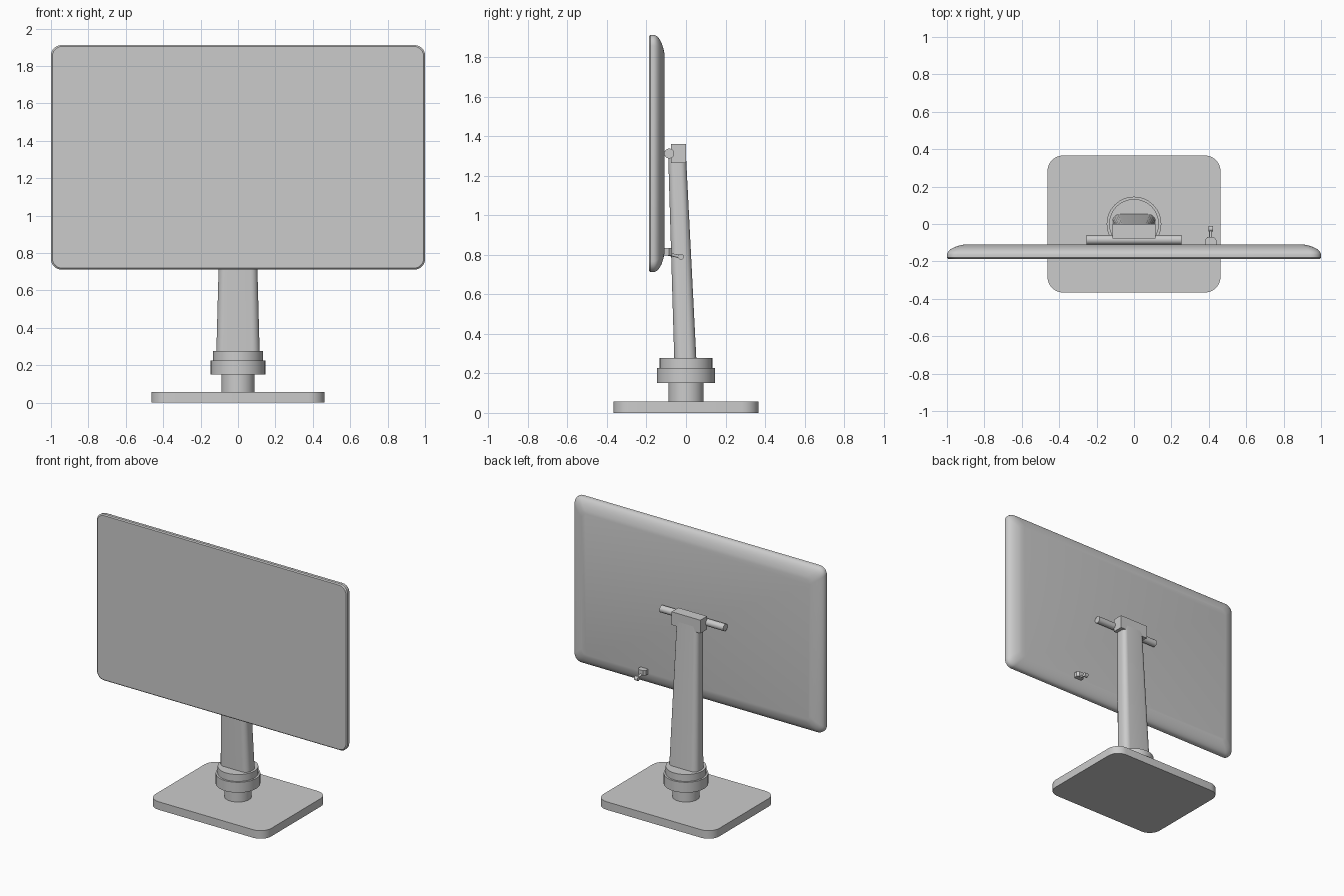
import bpy, bmesh, math
from mathutils import Vector

if "Cube" in bpy.data.objects:
    bpy.data.objects.remove(bpy.data.objects["Cube"])


def smooth(ob, angle=30):
    bpy.ops.object.select_all(action='DESELECT')
    ob.select_set(True)
    bpy.context.view_layer.objects.active = ob
    bpy.ops.object.shade_smooth_by_angle(angle=math.radians(angle))


def rounded_rect(hw, hh, r, seg=6):
    """2D outline of a rounded rectangle, counter-clockwise."""
    pts = []
    for i, (sx, sy) in enumerate([(1, 1), (-1, 1), (-1, -1), (1, -1)]):
        for k in range(seg + 1):
            a = math.pi / 2 * (i + k / seg)
            pts.append((sx * (hw - r) + r * math.cos(a), sy * (hh - r) + r * math.sin(a)))
    return pts


def loft(name, rings, angle=30):
    """Skin a stack of equal-length rings and cap both ends."""
    bm = bmesh.new()
    loops = [[bm.verts.new(p) for p in ring] for ring in rings]
    n = len(loops[0])
    for a, b in zip(loops, loops[1:]):
        for i in range(n):
            j = (i + 1) % n
            bm.faces.new((a[i], a[j], b[j], b[i]))
    bm.faces.new(loops[0])
    bm.faces.new(loops[-1])
    bmesh.ops.recalc_face_normals(bm, faces=bm.faces)
    me = bpy.data.meshes.new(name)
    bm.to_mesh(me)
    bm.free()
    ob = bpy.data.objects.new(name, me)
    bpy.context.collection.objects.link(ob)
    smooth(ob, angle)
    return ob


def rod(name, p, q, r, sides=32):
    """Cylinder between two points."""
    p, q = Vector(p), Vector(q)
    bpy.ops.mesh.primitive_cylinder_add(vertices=sides, radius=r, depth=(q - p).length, location=(p + q) / 2)
    ob = bpy.context.object
    ob.name = name
    ob.rotation_euler = (q - p).to_track_quat('Z', 'Y').to_euler()
    smooth(ob)
    return ob


def box(name, lo, hi):
    lo, hi = Vector(lo), Vector(hi)
    bpy.ops.mesh.primitive_cube_add(size=1, location=(lo + hi) / 2)
    ob = bpy.context.object
    ob.name = name
    ob.scale = hi - lo
    return ob


# Foot plate
loft("base_plate", [[(x, y, z) for x, y in rounded_rect(0.463, 0.367, 0.085)] for z in (0, 0.058)])

# Swivel: post and two stacked collars
rod("swivel_post", (0, 0, 0.05), (0, 0, 0.16), 0.089, 48)
rod("lower_collar", (0, 0, 0.152), (0, 0, 0.227), 0.146, 48)
rod("upper_collar", (0, 0, 0.227), (0, 0, 0.277), 0.133, 48)

# Tapered, forward-leaning neck: (z, centre y, half width, half depth, corner radius)
neck = [(0.26, -0.003, 0.116, 0.056, 0.04), (1.30, -0.045, 0.088, 0.045, 0.03)]
loft("neck", [[(x, y + cy, z) for x, y in rounded_rect(hw, hd, r)] for z, cy, hw, hd, r in neck])

# Tilt hinge
box("hinge_block", (-0.115, -0.077, 1.265), (0.115, 0.0, 1.36))
rod("hinge_bar", (-0.255, -0.085, 1.312), (0.255, -0.085, 1.312), 0.025)

# Screen: thin front rim, then sides curving in to the flat back
profile = [(0.007, -0.187), (0.0, -0.180), (0.0, -0.165)]  # inset, y
for k in range(1, 9):
    t = k / 8 * math.radians(68)
    profile.append((0.09 * (1 - math.cos(t)) / (1 - math.cos(math.radians(68))),
                    -0.165 + 0.055 * math.sin(t) / math.sin(math.radians(68))))
loft("screen", [[(x, y, 1.312 + z) for x, z in rounded_rect(1 - d, 0.6 - d, 0.055 - 0.2 * d)]
                for d, y in profile], 25)

# Small control lever low on the back
outline = [(-0.03, -0.115), (0.03, -0.115), (0.03, -0.085), (0.018, -0.07), (-0.018, -0.07), (-0.03, -0.085)]
loft("lever_mount", [[(0.41 + x, y, z) for x, y in outline] for z in (0.797, 0.833)])
rod("lever_stem", (0.41, -0.09, 0.803), (0.41, -0.028, 0.79), 0.008, 16)
rod("lever_tip", (0.397, -0.026, 0.79), (0.423, -0.026, 0.79), 0.015, 20)
